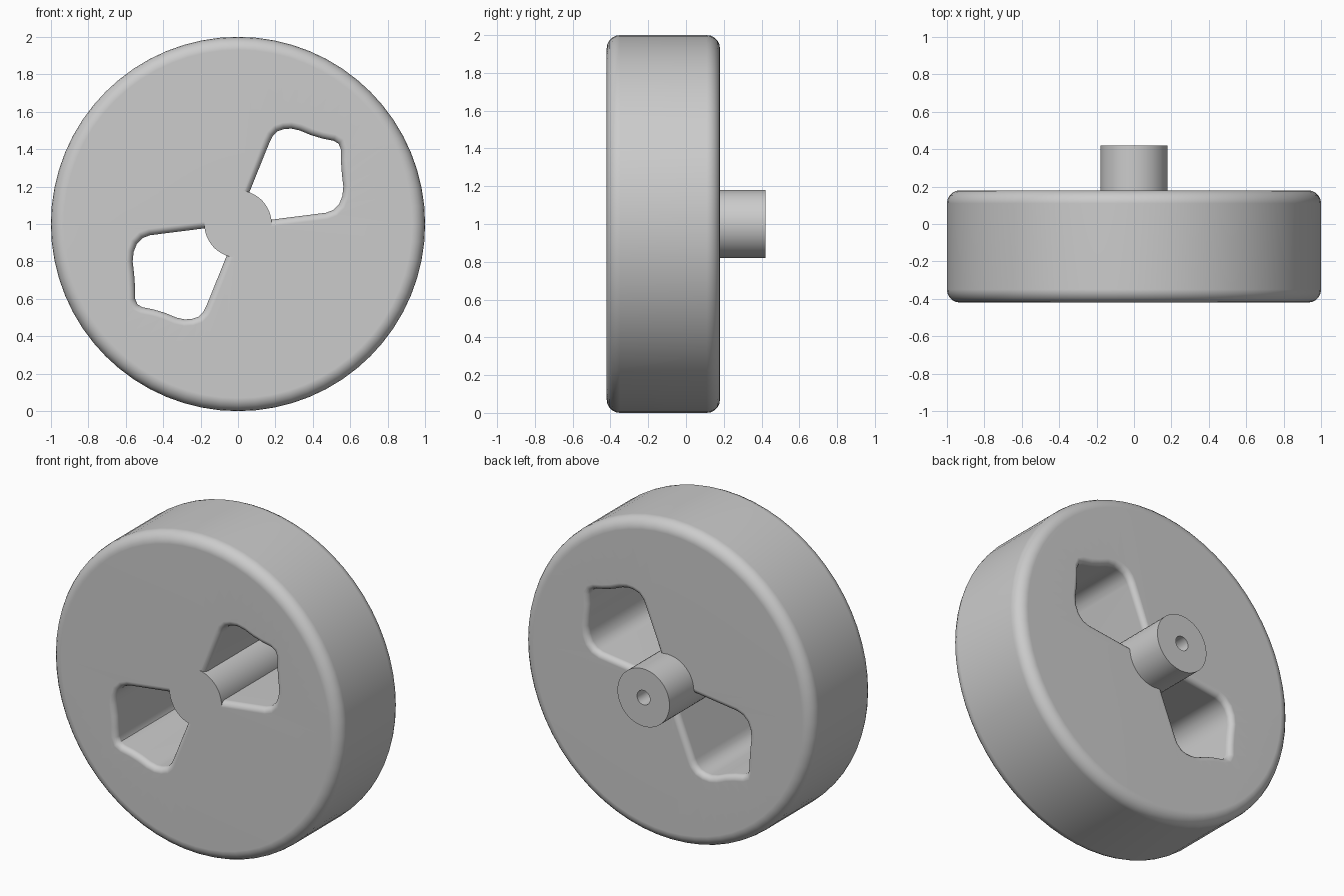
import bpy, bmesh, math
from mathutils import Vector

cube = bpy.data.objects.get("Cube")
if cube:
    bpy.data.objects.remove(cube, do_unlink=True)

FRONT, BACK, HUB_BACK = -0.42, 0.18, 0.42
HUB_R, FILLET, LIP = 0.18, 0.07, 0.035
CENTRE = Vector((0, 0, 1))

grey = bpy.data.materials.new("plain grey")
grey.use_nodes = True
grey.diffuse_color = (0.6, 0.6, 0.6, 1)
grey.node_tree.nodes["Principled BSDF"].inputs["Base Color"].default_value = grey.diffuse_color


def finish(name, bm):
    bmesh.ops.remove_doubles(bm, verts=bm.verts, dist=1e-5)
    bmesh.ops.recalc_face_normals(bm, faces=bm.faces)
    mesh = bpy.data.meshes.new(name)
    bm.to_mesh(mesh)
    bm.free()
    mesh.materials.append(grey)
    obj = bpy.data.objects.new(name, mesh)
    bpy.context.collection.objects.link(obj)
    return obj


def lathe(name, profile, steps, closed):
    """Spin (radius, y) points round the axle."""
    bm = bmesh.new()
    verts = [bm.verts.new((r, y, CENTRE.z)) for r, y in profile]
    edges = [bm.edges.new(pair) for pair in zip(verts, verts[1:])]
    if closed:
        edges.append(bm.edges.new((verts[-1], verts[0])))
    bmesh.ops.spin(bm, geom=verts + edges, cent=CENTRE, axis=(0, 1, 0),
                   angle=math.tau, steps=steps, use_merge=True)
    return finish(name, bm)


def smooth(obj):
    bpy.ops.object.select_all(action="DESELECT")
    obj.select_set(True)
    bpy.context.view_layer.objects.active = obj
    bpy.ops.object.shade_smooth_by_angle(angle=math.radians(35))


# Wheel: a ring with rounded outer rims
def rim(y, inward, a):
    return (1 - FILLET + FILLET * math.cos(a), y + inward * FILLET * (1 - math.sin(a)))


arc = [math.pi / 2 * i / 5 for i in range(6)]
ring = [(HUB_R - 0.01, BACK), (HUB_R - 0.01, FRONT)]
ring += [rim(FRONT, 1, a) for a in reversed(arc)]
ring += [rim(BACK, -1, a) for a in arc]
wheel = lathe("wheel", ring, 64, True)

# Window outline, relative to the axle
outline = [Vector(p) for p in (
    (0, 0.02), (0.17, 0.44), (0.185, 0.47), (0.21, 0.495), (0.245, 0.507),
    (0.285, 0.51), (0.33, 0.5), (0.39, 0.475), (0.45, 0.457), (0.51, 0.445),
    (0.537, 0.43), (0.55, 0.4), (0.55, 0.34), (0.555, 0.27), (0.563, 0.2),
    (0.558, 0.15), (0.54, 0.105), (0.51, 0.075), (0.47, 0.06), (0.02, 0.003))]


def widened(d):
    result = []
    for i, p in enumerate(outline):
        a = (p - outline[i - 1]).normalized()
        b = (outline[(i + 1) % len(outline)] - p).normalized()
        m, n = Vector((-a.y, a.x)), Vector((-b.y, b.x))
        result.append(p + (m + n) * d / (1 + m.dot(n)))
    return result


# Cutter stations: flared at both faces to round the window lips
flare = [(LIP * (1 - math.cos(a)), LIP * (1 - math.sin(a))) for a in arc]
stations = [(FRONT - 0.05, LIP)] + [(FRONT + d, LIP - math.sqrt(LIP**2 - (LIP - d)**2))
                                    for d, _ in flare]
stations += [(FRONT + BACK - y, o) for y, o in reversed(stations)]

for name, sign in (("upper_window_cutter", 1), ("lower_window_cutter", -1)):
    bm = bmesh.new()
    loops = [[bm.verts.new((sign * p.x, y, 1 + sign * p.y)) for p in widened(o)]
             for y, o in stations]
    count = len(outline)
    for low, high in zip(loops, loops[1:]):
        for i in range(count):
            j = (i + 1) % count
            bm.faces.new((low[i], low[j], high[j], high[i]))
    bm.faces.new(loops[0])
    bm.faces.new(loops[-1])
    cutter = finish(name, bm)
    cutter.hide_render = True
    cut = wheel.modifiers.new("window", "BOOLEAN")
    cut.operation = "DIFFERENCE"
    cut.solver = "EXACT"
    cut.object = cutter
    bpy.context.view_layer.objects.active = wheel
    bpy.ops.object.modifier_apply(modifier=cut.name)
    bpy.data.objects.remove(cutter, do_unlink=True)

smooth(wheel)
wheel.modifiers.new("even shading", "WEIGHTED_NORMAL").keep_sharp = True

# Hub: axle stub with a blind bore in its back end
BORE = 0.045
hub = lathe("hub", [(0, FRONT), (HUB_R, FRONT), (HUB_R, HUB_BACK),
                    (BORE, HUB_BACK), (BORE, 0), (0, 0)], 48, False)
smooth(hub)
